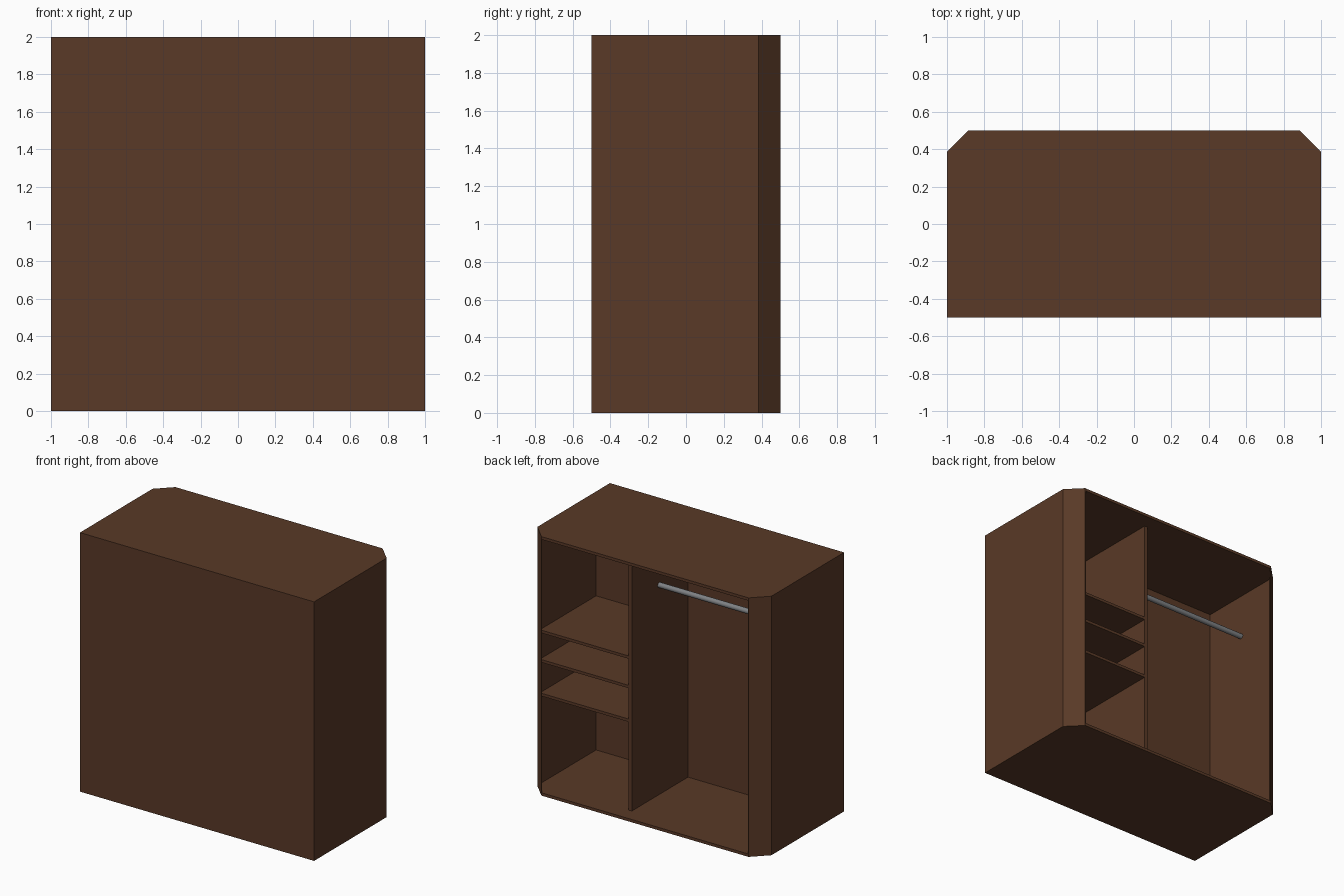
import bpy, bmesh, math

if "Cube" in bpy.data.objects:
    bpy.data.objects.remove(bpy.data.objects["Cube"], do_unlink=True)


def material(name, rgb, rough=0.6):
    m = bpy.data.materials.new(name)
    m.use_nodes = True
    m.diffuse_color = (*rgb, 1)
    bsdf = m.node_tree.nodes["Principled BSDF"]
    bsdf.inputs["Base Color"].default_value = (*rgb, 1)
    bsdf.inputs["Roughness"].default_value = rough
    return m


WOOD = material("dark brown wood", (0.1, 0.041, 0.02))
METAL = material("grey metal", (0.21, 0.22, 0.23))

HALF_W, HALF_D, HEIGHT = 1.0, 0.5, 2.0
CUT = 0.115              # size of the chamfered corners
T = 0.022                # board thickness
INNER = HALF_W - T       # inside of the side walls
SHELF_Y = HALF_D - CUT   # open edge of shelves and divider
PANEL_Y = -0.3           # inside of the deep front panel
DIV_X, DIV_T = 0.193, 0.028


def prism(name, outline, z0, z1):
    """Extrude a flat outline in x, y from z0 up to z1."""
    bm = bmesh.new()
    base = bm.faces.new([bm.verts.new((x, y, z0)) for x, y in outline])
    top = bmesh.ops.extrude_face_region(bm, geom=[base])["geom"]
    verts = [v for v in top if isinstance(v, bmesh.types.BMVert)]
    bmesh.ops.translate(bm, verts=verts, vec=(0, 0, z1 - z0))
    bmesh.ops.recalc_face_normals(bm, faces=bm.faces)
    mesh = bpy.data.meshes.new(name)
    bm.to_mesh(mesh)
    bm.free()
    mesh.materials.append(WOOD)
    obj = bpy.data.objects.new(name, mesh)
    bpy.context.collection.objects.link(obj)
    return obj


def board(name, x0, x1, y0, y1, z0, z1):
    return prism(name, [(x0, y0), (x1, y0), (x1, y1), (x0, y1)], z0, z1)


# Floor and top with two chamfered corners
footprint = [(-HALF_W, -HALF_D), (HALF_W, -HALF_D), (HALF_W, SHELF_Y),
             (HALF_W - CUT, HALF_D), (CUT - HALF_W, HALF_D), (-HALF_W, SHELF_Y)]
prism("floor_panel", footprint, 0, T)
prism("top_panel", footprint, HEIGHT - T, HEIGHT)

# Deep front panel
board("front_panel", -HALF_W, HALF_W, -HALF_D, PANEL_Y, T, HEIGHT - T)

# Side walls that fold in along the chamfers
wall = [(HALF_W, PANEL_Y), (HALF_W, SHELF_Y), (HALF_W - CUT, HALF_D),
        (HALF_W - CUT - 0.006, HALF_D), (INNER, SHELF_Y - 0.01), (INNER, PANEL_Y)]
for side, s in (("left", 1), ("right", -1)):
    prism(side + "_wall", [(s * x, y) for x, y in wall], T, HEIGHT - T)

# Divider and shelves
board("divider", DIV_X, DIV_X + DIV_T, PANEL_Y, SHELF_Y, T, HEIGHT - T)
for i, z in enumerate((0.725, 0.985, 1.212)):
    board(f"shelf_{i + 1}", DIV_X + DIV_T, INNER, PANEL_Y, SHELF_Y, z - T, z)

# Hanging rail
bpy.ops.mesh.primitive_cylinder_add(
    vertices=32, radius=0.02, depth=INNER + DIV_X,
    location=((DIV_X - INNER) / 2, 0.05, 1.64), rotation=(0, math.pi / 2, 0))
rail = bpy.context.object
rail.name = "hanging_rail"
rail.data.materials.append(METAL)
bpy.ops.object.shade_smooth_by_angle()
